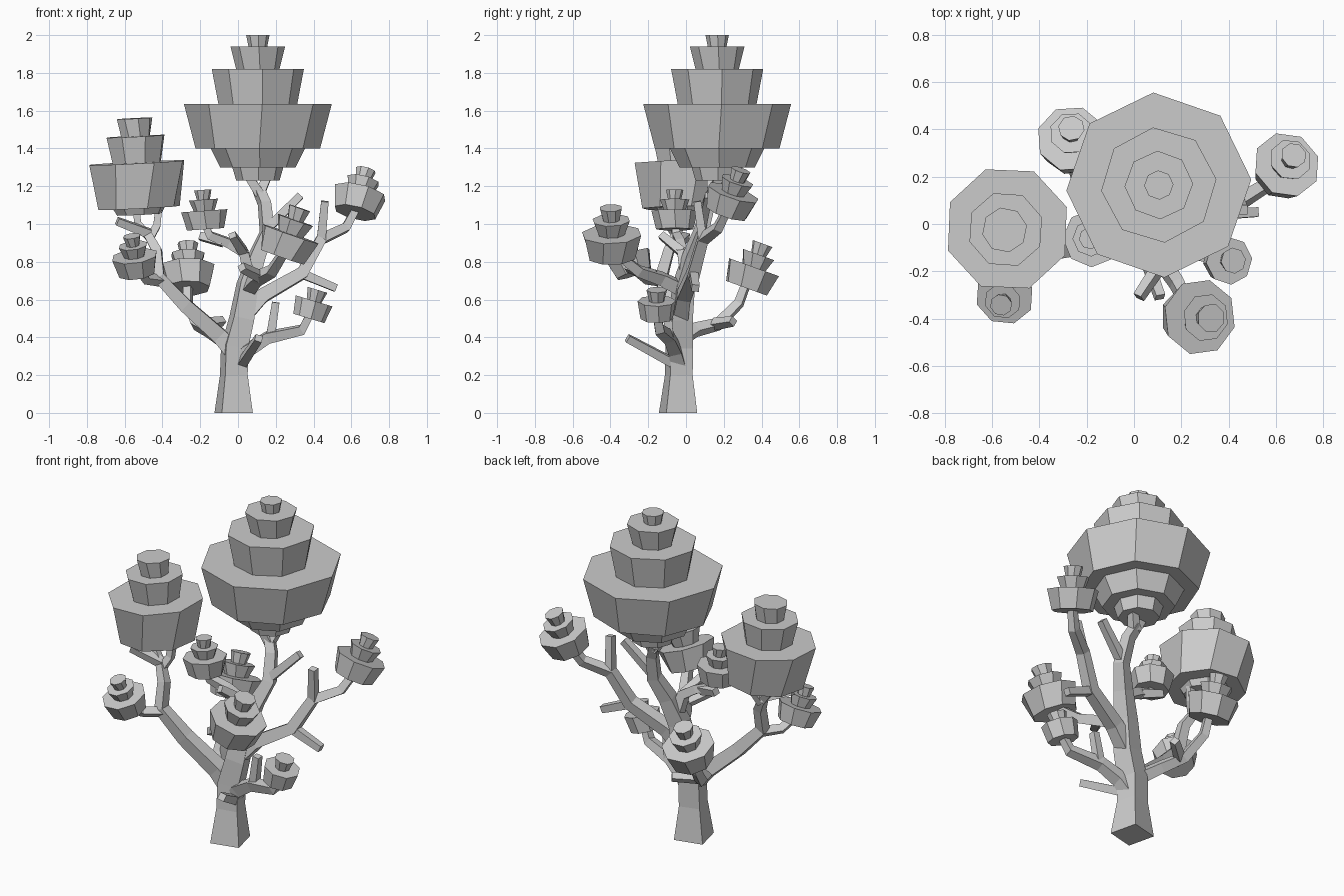
import bpy, bmesh, math, random
from mathutils import Vector

if "Cube" in bpy.data.objects:
    bpy.data.objects.remove(bpy.data.objects["Cube"])

random.seed(4)
UP = Vector((0, 0, 1))


def loft(bm, rings):
    """Skin a list of vertex-position rings and cap both ends."""
    vs = [[bm.verts.new(p) for p in ring] for ring in rings]
    n = len(vs[0])
    for a, b in zip(vs, vs[1:]):
        for i in range(n):
            j = (i + 1) % n
            bm.faces.new((a[i], a[j], b[j], b[i]))
    bm.faces.new(vs[0][::-1])
    bm.faces.new(vs[-1])


def finish(bm, name):
    bmesh.ops.recalc_face_normals(bm, faces=bm.faces)
    me = bpy.data.meshes.new(name)
    bm.to_mesh(me)
    bm.free()
    ob = bpy.data.objects.new(name, me)
    bpy.context.collection.objects.link(ob)


def branch(name, pts, r0, r1, radii=None, phase=45):
    """Square-section tapering limb along a path."""
    pts = [Vector(p) for p in pts]
    n = len(pts)
    q, prev, rings = None, UP, []
    for i, p in enumerate(pts):
        t = (pts[min(i + 1, n - 1)] - pts[max(i - 1, 0)]).normalized()
        turn = prev.rotation_difference(t)
        q = turn if q is None else turn @ q
        prev = t
        r = radii[i] if radii else r0 + (r1 - r0) * i / (n - 1)
        rings.append([p + q @ Vector((r * math.cos(a), r * math.sin(a), 0))
                      for a in (math.radians(phase + 90 * k) for k in range(4))])
    if radii:  # flat foot on the ground
        for v in rings[0]:
            v.z = 0
    bm = bmesh.new()
    loft(bm, rings)
    finish(bm, name)


def foliage(name, base, axis, profile, scale=1.0, phase=4, sides=8, jitter=6):
    """Stepped octagonal leaf cluster: each tier flares upward."""
    q = UP.rotation_difference(Vector(axis).normalized())
    rings = []
    for r, h in profile:
        ph = math.radians(phase + random.uniform(-jitter, jitter))
        rings.append([Vector(base) + q @ (scale * Vector((
            r * math.cos(ph + k * math.tau / sides),
            r * math.sin(ph + k * math.tau / sides), h))) for k in range(sides)])
    bm = bmesh.new()
    loft(bm, rings)
    finish(bm, name)


# Trunk with its crooked upper part
branch("trunk", [(-.023, -.042, 0), (-.022, -.038, .2), (-.018, -.035, .35), (.02, -.03, .5),
                 (.05, -.01, .68), (.1, .03, .83), (.155, .08, .96), (.14, .12, 1.11),
                 (.105, .15, 1.19)], 0, 0, phase=-31.5,
       radii=[.119, .086, .085, .078, .068, .055, .046, .04, .035])
branch("crown_fork_left", [(.115, .14, 1.16), (.05, .13, 1.26)], .036, .03)
branch("crown_fork_right", [(.115, .14, 1.16), (.16, .18, 1.26)], .036, .03)

# Main limbs: path, start radius, end radius
limbs = {
    "left_limb": ([(-.02, -.04, .32), (-.1, -.05, .41), (-.28, -.1, .57), (-.42, -.13, .72),
                   (-.43, -.09, .86), (-.48, -.05, .95)], .065, .03),
    "left_fork_outer": ([(-.47, -.055, .93), (-.53, -.03, 1.0), (-.54, -.03, 1.08)], .03, .025),
    "left_fork_inner": ([(-.47, -.055, .92), (-.43, -.03, .99), (-.42, -.02, 1.08)], .03, .025),
    "low_left_limb": ([(-.4, -.12, .7), (-.49, -.21, .71), (-.535, -.285, .77)], .034, .028),
    "back_limb": ([(-.07, -.04, .38), (-.16, .05, .44), (-.22, .17, .47), (-.265, .28, .58),
                   (-.265, .325, .7)], .045, .028),
    "right_limb": ([(.02, -.03, .5), (.13, -.01, .62), (.34, .04, .74), (.44, .09, .92),
                    (.57, .17, .98), (.63, .225, 1.09)], .058, .027),
    "low_right_limb": ([(-.01, -.04, .25), (.05, -.06, .33), (.16, -.09, .4), (.34, -.14, .44),
                        (.385, -.155, .53)], .055, .028),
    "front_limb": ([(.05, -.01, .65), (.1, -.13, .71), (.18, -.25, .75), (.25, -.385, .86)],
                   .05, .03),
    "middle_limb": ([(.06, 0, .73), (.03, -.02, .85), (-.05, -.03, .9), (-.15, -.05, .94),
                     (-.175, -.058, 1.0)], .042, .026),
}
for name, (path, r0, r1) in limbs.items():
    branch(name, path, r0, r1)

# Bare broken-off twigs
twigs = [((-.47, -.05, .95), (-.64, -.1, 1.015)), ((-.2, .15, .47), (-.08, .25, .485)),
         ((.33, .04, .74), (.52, .05, .66)), ((.44, .09, .91), (.46, .06, 1.12)),
         ((.15, .08, .97), (.33, .12, 1.15)), ((.17, -.09, .39), (.2, -.1, .585)),
         ((.02, -.06, .26), (.11, -.31, .395)), ((.12, -.16, .72), (.02, -.31, .77)),
         ((.03, -.02, .85), (-.03, -.13, .94)), ((-.08, -.035, .905), (-.2, 0, .935))]
for i, (a, b) in enumerate(twigs):
    branch(f"twig_{i + 1}", [a, b], .034, .028)

# Two large crowns
foliage("top_crown", (.105, .165, 1.23), (0, 0, 1),
        [(.115, 0), (.135, .07), (.2, .07), (.25, .17), (.33, .17), (.392, .405),
         (.21, .405), (.245, .59), (.115, .59), (.145, .71), (.05, .71), (.062, .77)],
        jitter=3)
foliage("left_crown", (-.522, -.015, 1.05), (-.05, -.02, 1),
        [(.12, 0), (.14, .035), (.22, .035), (.268, .275), (.135, .275), (.162, .415),
         (.08, .415), (.096, .51)], phase=15)

# Small tilted leaf clusters on the limb ends
three = [(.8, 0), (1, .8), (.45, .8), (.63, 1.28), (.28, 1.28), (.38, 1.7)]
two = [(.85, 0), (1, .95), (.4, .95), (.54, 1.55)]
clusters = {
    "right_leaves": ((.62, .215, 1.06), (.23, .31, .92), three, .144),
    "back_leaves": ((-.265, .32, .66), (0, .34, .94), three, .148),
    "front_leaves": ((.236, -.39, .825), (.33, -.03, .95), three, .162),
    "low_left_leaves": ((-.535, -.275, .737), (-.13, -.32, .94), three, .125),
    "middle_leaves": ((-.172, -.06, .972), (-.07, 0, 1), three, .123),
    "low_right_leaves": ((.375, -.155, .5), (.29, 0, .96), two, .102),
}
for name, (base, axis, profile, size) in clusters.items():
    foliage(name, base, axis, profile, size, phase=random.uniform(0, 45))
